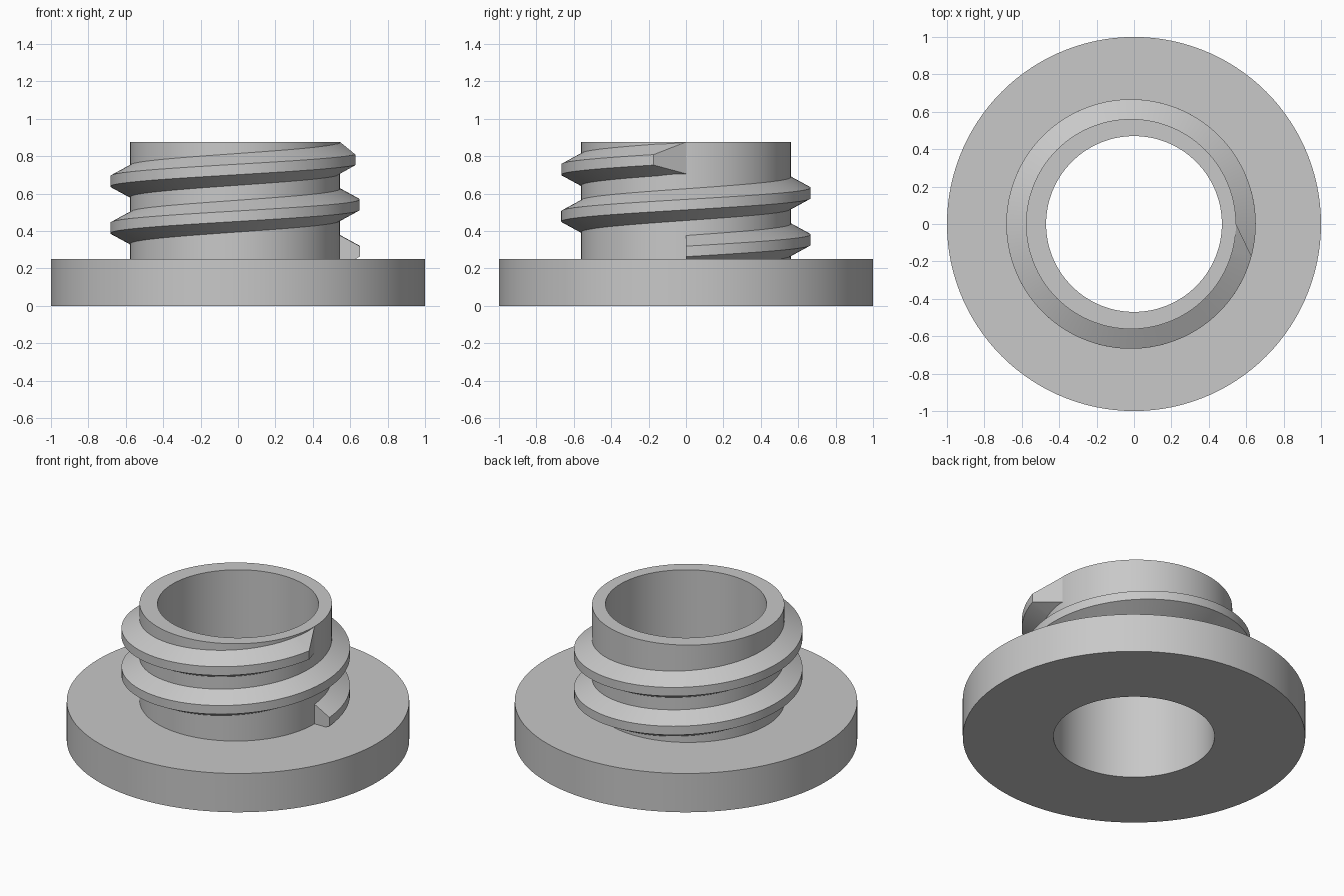
import bpy
import bmesh
from math import cos, sin, pi, radians

cube = bpy.data.objects.get("Cube")
if cube:
    bpy.data.objects.remove(cube, do_unlink=True)

SEGMENTS = 120
NECK_X = -0.016      # the neck sits slightly off the bore axis
NECK_R = 0.5615
CREST_R = 0.667
FLANGE_Z = 0.25
NECK_Z = 0.877

grey = bpy.data.materials.new("plain grey")
colour = (0.58, 0.58, 0.58, 1)
grey.diffuse_color = colour
grey.use_nodes = True
grey.node_tree.nodes["Principled BSDF"].inputs["Base Color"].default_value = colour


def skin(bm, rings, close):
    """Join neighbouring rings of vertices with quads."""
    pairs = list(zip(rings, rings[1:]))
    if close:
        pairs.append((rings[-1], rings[0]))
    for a, b in pairs:
        n = len(a)
        for i in range(n):
            j = (i + 1) % n
            bm.faces.new((a[i], a[j], b[j], b[i]))


def finish(bm, name):
    bmesh.ops.remove_doubles(bm, verts=bm.verts, dist=0.0005)
    bmesh.ops.recalc_face_normals(bm, faces=bm.faces)
    mesh = bpy.data.meshes.new(name)
    bm.to_mesh(mesh)
    bm.free()
    mesh.materials.append(grey)
    obj = bpy.data.objects.new(name, mesh)
    bpy.context.collection.objects.link(obj)
    bpy.ops.object.select_all(action='DESELECT')
    obj.select_set(True)
    bpy.context.view_layer.objects.active = obj
    bpy.ops.object.shade_smooth_by_angle(angle=radians(25))


# Flange and neck with a through bore: (radius, centre x, height)
BORE_R = 0.47
profile = [(BORE_R, 0, 0), (1, 0, 0), (1, 0, FLANGE_Z),
           (NECK_R, NECK_X, FLANGE_Z), (NECK_R, NECK_X, NECK_Z), (BORE_R, 0, NECK_Z)]
bm = bmesh.new()
angles = [2 * pi * i / SEGMENTS for i in range(SEGMENTS)]
rings = [[bm.verts.new((cx + r * cos(a), r * sin(a), z)) for a in angles]
         for r, cx, z in profile]
skin(bm, rings, True)
finish(bm, "flanged_neck")

# Helical thread: two turns, blunt start, last step tapers into the neck
PITCH = 0.25
START_Z = 0.291
ROOT_HALF, CREST_HALF = 0.085, 0.028
TAPER = radians(15)
END = 4 * pi
STEPS = 2 * SEGMENTS


def thread_section(bm, a, crest_r, crest_half):
    z = START_Z + PITCH * a / (2 * pi)
    half = [(NECK_R - 0.012, ROOT_HALF), (NECK_R, ROOT_HALF), (crest_r, crest_half)]
    points = [(r, -h) for r, h in half] + [(r, h) for r, h in reversed(half)]
    return [bm.verts.new((NECK_X + r * cos(a), r * sin(a), z + h)) for r, h in points]


bm = bmesh.new()
sections = [thread_section(bm, (END - TAPER) * i / STEPS, CREST_R, CREST_HALF)
            for i in range(STEPS + 1)]
sections.append(thread_section(bm, END, NECK_R, ROOT_HALF))
skin(bm, sections, False)
bm.faces.new(sections[0])
bm.faces.new(sections[-1])
finish(bm, "screw_thread")
